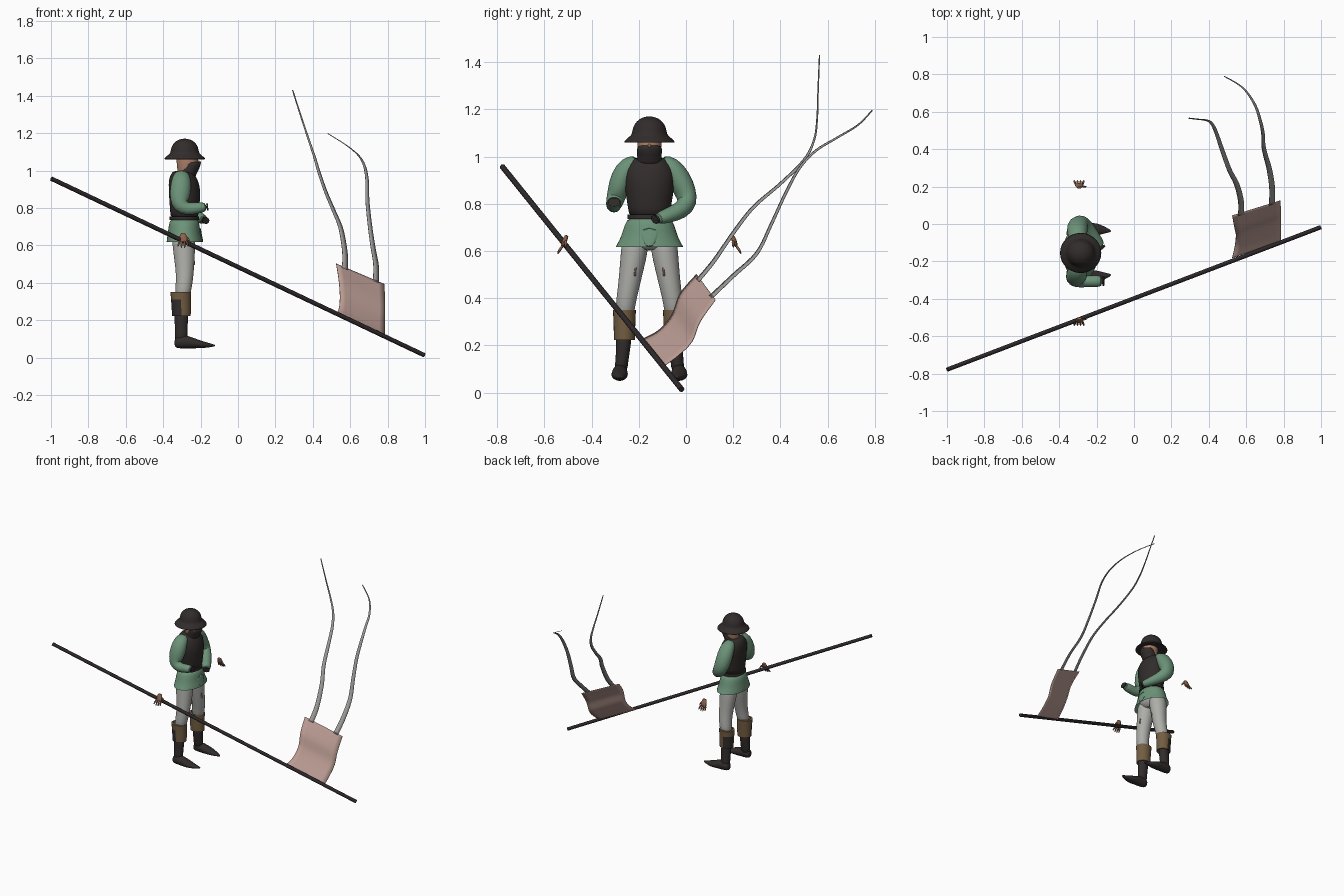
import bpy, bmesh, math
from mathutils import Vector

CY = -0.155   # figure's own symmetry plane


def material(name, rgb):
    m = bpy.data.materials.new(name)
    m.diffuse_color = (*rgb, 1)
    return m


GREEN = material("green cloth", (0.15, 0.29, 0.19))
DARK = material("dark leather", (0.032, 0.025, 0.025))
GREY = material("grey trousers", (0.42, 0.42, 0.40))
BROWN = material("brown hide", (0.17, 0.11, 0.055))
SKIN = material("skin", (0.42, 0.22, 0.14))
HAND = material("tanned skin", (0.26, 0.12, 0.07))
PINK = material("faded pink cloth", (0.49, 0.33, 0.29))
RIBBON = material("grey ribbon", (0.32, 0.31, 0.30))
POLE = material("dark wood", (0.028, 0.022, 0.023))


def finish(name, bm, *mats, angle=50, sub=0):
    bmesh.ops.recalc_face_normals(bm, faces=bm.faces)
    me = bpy.data.meshes.new(name)
    bm.to_mesh(me)
    bm.free()
    ob = bpy.data.objects.new(name, me)
    bpy.context.collection.objects.link(ob)
    for m in mats:
        me.materials.append(m)
    if sub:
        ob.modifiers.new("smooth", 'SUBSURF').levels = sub
        ob.modifiers["smooth"].render_levels = sub
    bpy.ops.object.select_all(action='DESELECT')
    bpy.context.view_layer.objects.active = ob
    ob.select_set(True)
    bpy.ops.object.shade_smooth_by_angle(angle=math.radians(angle))
    return ob


def tube(name, pts, mat, axis=None, seg=16, caps=(True, True), sub=1, mirror=False):
    """Loft elliptical rings (x, y, z, radius across, radius along); optional mirrored twin."""
    for k in ((1, -1) if mirror else (1,)):
        bm = bmesh.new()
        cs = [Vector((p[0], p[1] if k == 1 else 2 * CY - p[1], p[2])) for p in pts]
        rings = []
        for i, p in enumerate(pts):
            t = Vector(axis) if axis else (cs[min(i + 1, len(cs) - 1)] - cs[max(i - 1, 0)]).normalized()
            s = Vector((0, 1, 0))
            s = (s - t * s.dot(t)).normalized()
            u = t.cross(s)
            rings.append([bm.verts.new(cs[i] + s * p[3] * math.cos(a) + u * p[4] * math.sin(a))
                          for a in (2 * math.pi * j / seg for j in range(seg))])
        for a, b in zip(rings, rings[1:]):
            for j in range(seg):
                bm.faces.new((a[j], a[(j + 1) % seg], b[(j + 1) % seg], b[j]))
        for cap, r in zip(caps, (rings[0], rings[-1])):
            if cap:
                bm.faces.new(r)
        ob = finish(name if k == 1 else name + "_mirrored", bm, mat, sub=sub)
    return ob


Z = (0, 0, 1)


def column(name, rows, mat, y=CY, **kw):
    """Upright loft from rows of (z, x centre, radius y, radius x)."""
    return tube(name, [(x, y, z, ry, rx) for z, x, ry, rx in rows], mat, axis=Z, **kw)


# Hat with drooping brim
column("hat", [(1.068, -.285, .06, .06), (1.058, -.285, .110, .113), (1.063, -.285, .110, .113),
               (1.088, -.285, .083, .085), (1.094, -.285, .075, .077), (1.125, -.285, .071, .073),
               (1.15, -.285, .056, .058), (1.166, -.285, .032, .033), (1.171, -.285, .006, .006)],
       DARK, seg=24)

# Head and face scarf
column("head", [(.97, -.285, .034, .036), (1.0, -.275, .044, .05), (1.03, -.27, .051, .058),
                (1.07, -.272, .054, .060), (1.10, -.275, .045, .05)], SKIN)
column("face_scarf", [(.955, -.285, .068, .06), (.985, -.272, .052, .05), (1.01, -.255, .053, .05),
                      (1.035, -.247, .056, .049), (1.05, -.243, .046, .046)], DARK)
tube("nose", [(-.215, CY, 1.055, .008, .006), (-.198, CY, 1.038, .010, .008)], SKIN, seg=8)

# Vest, belt and flared tunic skirt
column("vest", [(.735, -.287, .088, .074), (.78, -.286, .091, .078), (.84, -.285, .102, .083),
                (.90, -.286, .110, .086), (.95, -.292, .107, .080), (.985, -.297, .082, .062),
                (1.0, -.295, .052, .048)], DARK, seg=20)
column("belt", [(.735, -.287, .094, .080), (.755, -.287, .093, .079)], DARK, seg=20, sub=0)
column("tunic_skirt", [(.75, -.287, .090, .076), (.71, -.288, .107, .083), (.66, -.288, .122, .089),
                       (.64, -.287, .133, .094), (.618, -.286, .145, .097)], GREEN, seg=20,
       caps=(True, False))
# Pointed front flap of the skirt
tube("tunic_flap", [(-.205, CY, .70, .05, .006), (-.198, CY, .65, .035, .006),
                    (-.188, CY, .615, .012, .005)], GREEN, seg=8)

# Sleeves: one forearm held forward, one across the belly
tube("right_sleeve", [(-.300, -.200, .985, .026, .034), (-.302, -.243, .965, .044, .050),
                      (-.306, -.274, .91, .050, .058), (-.312, -.290, .85, .044, .055),
                      (-.310, -.302, .81, .038, .045), (-.270, -.308, .792, .032, .036),
                      (-.220, -.306, .80, .030, .030), (-.165, -.305, .806, .034, .027)], GREEN)
tube("left_sleeve", [(-.300, -.110, .985, .026, .034), (-.302, -.067, .965, .044, .050),
                     (-.304, -.030, .91, .052, .058), (-.300, -.002, .85, .048, .055),
                     (-.285, .010, .805, .042, .048), (-.250, -.020, .772, .040, .040),
                     (-.210, -.075, .75, .034, .030), (-.175, -.128, .734, .032, .026)], GREEN)
# Dark sleeve openings
tube("right_sleeve_opening", [(-.168, -.305, .806, .026, .019), (-.160, -.305, .807, .026, .019)],
     DARK, sub=0)
tube("left_sleeve_opening", [(-.177, -.125, .735, .024, .018), (-.172, -.132, .733, .024, .018)],
     DARK, sub=0)

# Trousers
column("trouser_seat", [(.60, -.29, .05, .045), (.63, -.29, .105, .068), (.68, -.288, .105, .075),
                        (.73, -.287, .085, .07)], GREY)
tube("trouser_leg", [(-.290, -.215, .67, .056, .064), (-.290, -.218, .60, .059, .062),
                     (-.286, -.231, .52, .052, .055), (-.284, -.244, .44, .046, .047),
                     (-.290, -.256, .38, .043, .045), (-.300, -.260, .30, .037, .040)],
     GREY, axis=Z, mirror=True)
# Torn knee slits showing skin
tube("knee_tear", [(-.238, -.214, .530, .004, .006), (-.234, -.217, .495, .004, .006)],
     SKIN, seg=6, sub=0, mirror=True)

# Boot gaiters with a dark patch on the outer rear side
for side in (-1, 1):
    bm = bmesh.new()
    n = 24
    rings = []
    for z, r, x in ((.225, .038, -.303), (.222, .049, -.303), (.25, .050, -.303), (.285, .051, -.304),
                    (.31, .052, -.305), (.35, .054, -.306), (.352, .040, -.306)):
        rings.append([bm.verts.new((x + r * 1.02 * math.cos(2 * math.pi * j / n),
                                    CY + side * .106 + r * .9 * math.sin(2 * math.pi * j / n), z))
                      for j in range(n)])
    for a, b in zip(rings, rings[1:]):
        for j in range(n):
            f = bm.faces.new((a[j], a[(j + 1) % n], b[(j + 1) % n], b[j]))
            c = f.calc_center_median()
            if c.x < -.300 and .225 < c.z < .31 and (c.y - CY) * side > .108:
                f.material_index = 1
    finish("gaiter_" + ("right" if side < 0 else "left"), bm, BROWN, DARK)

# Boots with pointed toes
tube("boot_shaft", [(-.304, -.262, .27, .036, .040), (-.303, -.265, .20, .032, .036),
                    (-.304, -.272, .13, .027, .034), (-.304, -.278, .08, .030, .036)],
     DARK, axis=Z, mirror=True)
tube("boot_foot", [(-.340, -.278, .080, .018, .020), (-.328, -.279, .083, .029, .033),
                   (-.290, -.280, .086, .032, .038), (-.245, -.281, .079, .036, .030),
                   (-.200, -.282, .071, .035, .021), (-.155, -.278, .066, .018, .012),
                   (-.120, -.272, .065, .004, .004)], DARK, axis=(1, 0, 0), mirror=True)

# Free hands: wrist and palm, four spread fingers and a thumb
tube("palm", [(-.292, -.504, .668, .009, .014), (-.293, -.512, .650, .011, .020),
              (-.294, -.520, .628, .010, .026), (-.294, -.525, .616, .006, .022)],
     HAND, seg=10, mirror=True)
for i in range(4):
    f = i - 1.5
    tip = .582 + .008 * abs(f)
    tube("finger_%d" % i, [(-.294 + f * .012, -.521, .625, .007, .007),
                           (-.294 + f * .016, -.536, .604, .006, .006),
                           (-.294 + f * .018, -.544, tip, .003, .003)],
         HAND, seg=8, mirror=True)
tube("thumb", [(-.278, -.511, .645, .007, .008), (-.262, -.508, .630, .006, .006),
               (-.254, -.512, .612, .003, .003)], HAND, seg=8, mirror=True)

# Long leaning pole
a, b = Vector((-.998, -.778, .957)), Vector((.996, -.018, .013))
bm = bmesh.new()
bmesh.ops.create_cone(bm, cap_ends=True, segments=10, radius1=.012, radius2=.012, depth=(b - a).length)
pole = finish("pole", bm, POLE, angle=40)
pole.location = (a + b) / 2
pole.rotation_euler = (b - a).to_track_quat('Z', 'Y').to_euler()


def spline(p, t):
    """Catmull-Rom point at t in 0..1."""
    f = t * (len(p) - 1)
    i = min(int(f), len(p) - 2)
    f -= i
    q = [Vector(p[max(0, min(len(p) - 1, i + k))]) for k in (-1, 0, 1, 2)]
    return .5 * (2 * q[1] + (q[2] - q[0]) * f + (2 * q[0] - 5 * q[1] + 4 * q[2] - q[3]) * f * f
                 + (3 * q[1] - q[0] - 3 * q[2] + q[3]) * f ** 3)


def strip(name, left, right, mat, steps, across, width=None):
    """Thin cloth between two edge curves, or a tapering ribbon about one curve."""
    bm = bmesh.new()
    rows = []
    for i in range(steps + 1):
        t = i / steps
        l = spline(left, t)
        if width:
            d = Vector((.88, .32, -.35)) * width * (1 - .8 * t) / 2
            l, r = l - d, l + d
        else:
            r = spline(right, t)
        rows.append([bm.verts.new(l.lerp(r, j / across)) for j in range(across + 1)])
    for p, q in zip(rows, rows[1:]):
        for j in range(across):
            bm.faces.new((p[j], p[j + 1], q[j + 1], q[j]))
    ob = finish(name, bm, mat)
    m = ob.modifiers.new("thickness", 'SOLIDIFY')
    m.thickness = .003
    m.offset = 0


# Banner cloth rising off the pole in an S-curve
strip("banner", [(.525, -.182, .228), (.540, -.115, .265), (.545, -.060, .33), (.538, -.025, .42), (.525, .045, .502)],
      [(.785, -.090, .115), (.785, -.035, .155), (.786, .025, .215), (.786, .060, .30), (.782, .125, .393)],
      PINK, 20, 8)

# Two blown ribbons from the banner's upper edge
strip("ribbon_left", [(.572, .050, .475), (.572, .12, .56), (.550, .21, .69), (.510, .29, .79),
                      (.470, .40, .885), (.435, .50, .985), (.410, .543, 1.07), (.380, .556, 1.16),
                      (.340, .560, 1.28), (.292, .566, 1.43)], None, RIBBON, 45, 1, .036)
strip("ribbon_right", [(.738, .105, .405), (.738, .20, .495), (.722, .30, .59), (.705, .36, .71),
                       (.692, .42, .84), (.690, .48, .95), (.676, .55, 1.025), (.645, .64, 1.08),
                       (.580, .73, 1.135), (.482, .79, 1.197)], None, RIBBON, 45, 1, .036)
